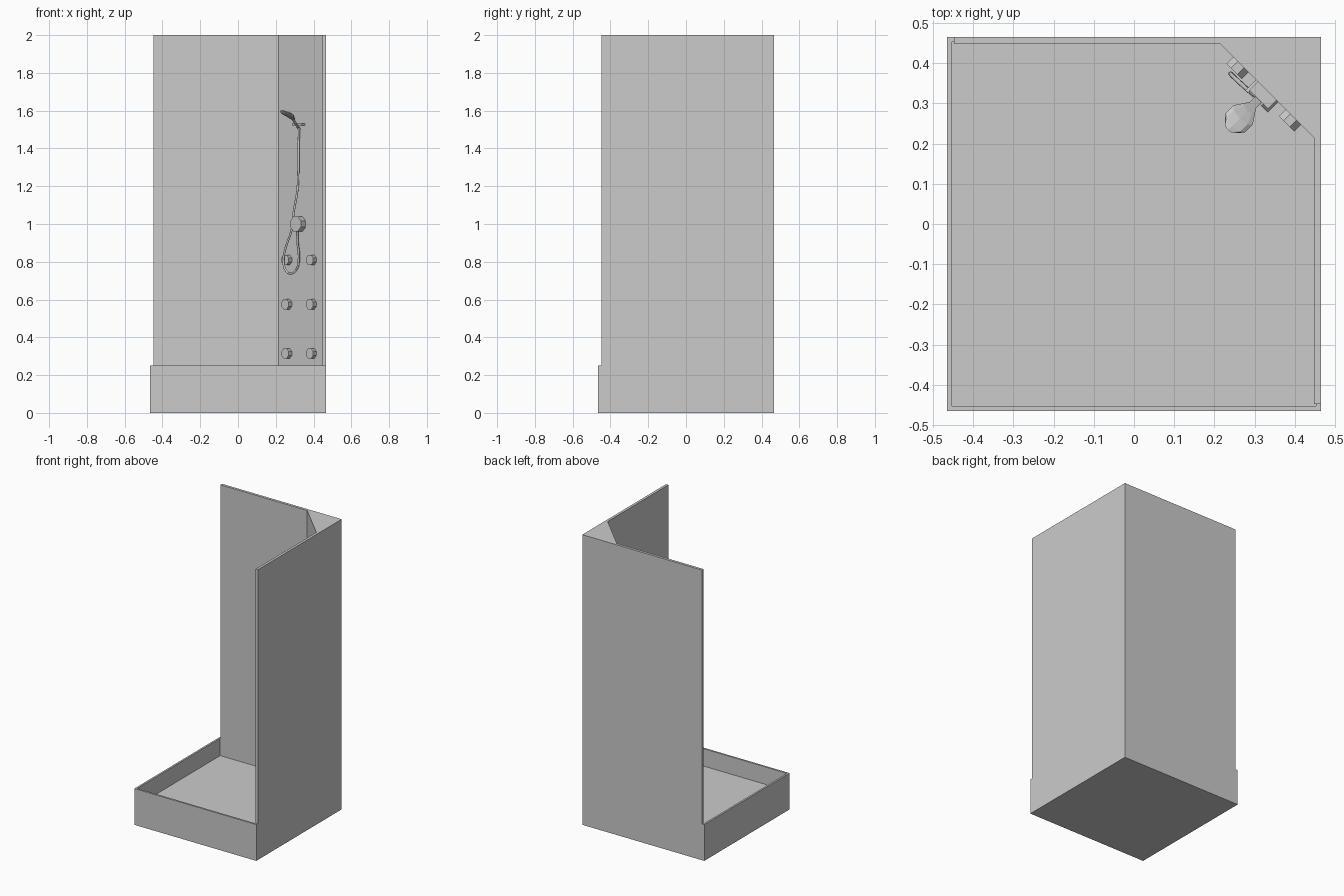
import bpy, bmesh
from math import cos, sin, pi
from mathutils import Matrix, Vector

if "Cube" in bpy.data.objects:
    bpy.data.objects.remove(bpy.data.objects["Cube"])

R = 0.465      # outer half width
I = 0.447      # inner half width
C = 0.215      # where the corner panel meets the walls
FLOOR = 0.13
RIM = 0.25

# Local frame of the diagonal panel: x along it, y up, z out into the cabin
S = 2 ** -0.5
MID = (I + C) / 2
PANEL = Matrix(((S, 0, -S, MID), (-S, 0, -S, MID), (0, 1, 0, 0), (0, 0, 0, 1)))


def finish(name, bm):
    bmesh.ops.recalc_face_normals(bm, faces=bm.faces)
    me = bpy.data.meshes.new(name)
    bm.to_mesh(me)
    bm.free()
    ob = bpy.data.objects.new(name, me)
    bpy.context.collection.objects.link(ob)
    return ob


def loft(name, rings):
    """Skin a list of equal-length point rings and cap both ends."""
    bm = bmesh.new()
    vr = [[bm.verts.new(p) for p in ring] for ring in rings]
    n = len(vr[0])
    for a, b in zip(vr, vr[1:]):
        for i in range(n):
            j = (i + 1) % n
            bm.faces.new((a[i], a[j], b[j], b[i]))
    bm.faces.new(vr[0][::-1])
    bm.faces.new(vr[-1])
    return finish(name, bm)


def prism(name, pts, z0, z1, mat=Matrix()):
    return loft(name, [[mat @ Vector((x, y, z)) for x, y in pts] for z in (z0, z1)])


def octagon(cx, cy, r, turn=0.0):
    return [(cx + r * cos(turn + i * pi / 4), cy + r * sin(turn + i * pi / 4))
            for i in range(8)]


# Tray with a sunken floor
bm = bmesh.new()
bmesh.ops.create_cube(bm, size=1)
bmesh.ops.scale(bm, vec=(2 * R, 2 * R, RIM), verts=bm.verts)
bmesh.ops.translate(bm, vec=(0, 0, RIM / 2), verts=bm.verts)
top = max(bm.faces, key=lambda f: f.calc_center_median().z)
bmesh.ops.inset_region(bm, faces=[top], thickness=R - I)
ext = bmesh.ops.extrude_discrete_faces(bm, faces=[top])["faces"][0]
bmesh.ops.translate(bm, vec=(0, 0, FLOOR - RIM), verts=ext.verts)
finish("tray", bm)

# Two walls with the filled corner, and the corner's foot inside the tray
prism("walls", [(-I, R), (-I, I), (C, I), (I, C), (I, -I), (R, -I), (R, R)], RIM, 2)
prism("corner_foot", [(C, I), (I, C), (I, I)], FLOOR, RIM)

# Drain in the floor
prism("drain", octagon(0.197, 0.197, 0.037), FLOOR, FLOOR + 0.003)

# Body jets, two columns of three
for side, u in (("left", -0.092), ("right", 0.092)):
    for k, z in enumerate((0.315, 0.575, 0.81)):
        prism(f"jet_{side}_{k + 1}", octagon(u, z, 0.029, pi / 8), 0, 0.024, PANEL)

# Mixer valve and handset bracket
prism("mixer_valve", octagon(0, 1.0, 0.042, pi / 8), 0, 0.037, PANEL)
prism("handset_bracket",
      [(-0.033, 1.522), (0.033, 1.522), (0.033, 1.532), (-0.033, 1.532)], 0, 0.03, PANEL)

# Handset: depth, height, half width, half thickness along its tilted axis
stations = [(0.012, 1.505, 0.010, 0.009), (0.050, 1.547, 0.011, 0.010),
            (0.062, 1.560, 0.019, 0.013), (0.085, 1.577, 0.034, 0.018),
            (0.112, 1.587, 0.034, 0.018), (0.130, 1.593, 0.019, 0.012)]
across = Vector((0, 0.77, 0.64)).normalized()
rings = []
for d, h, w, t in stations:
    rings.append([PANEL @ (Vector((w * cos(a), h, d)) + across * t * sin(a))
                  for a in (i * pi / 4 for i in range(8))])
loft("handset", rings)

# Hose: hangs from the handset, loops below the valve and returns into it
path = [(0.004, 1.51, 0.016), (0.006, 1.35, 0.022), (0.002, 1.18, 0.025),
        (-0.022, 1.06, 0.030), (-0.034, 0.97, 0.032), (-0.075, 0.88, 0.034),
        (-0.094, 0.80, 0.034), (-0.072, 0.75, 0.034), (-0.035, 0.738, 0.032),
        (0.002, 0.765, 0.028), (0.012, 0.83, 0.024), (0.000, 0.90, 0.022),
        (-0.004, 0.97, 0.020)]
cu = bpy.data.curves.new("hose", 'CURVE')
cu.dimensions = '3D'
cu.bevel_depth = 0.006
cu.bevel_resolution = 1
cu.resolution_u = 3
cu.use_fill_caps = True
sp = cu.splines.new('BEZIER')
sp.bezier_points.add(len(path) - 1)
for bp, p in zip(sp.bezier_points, path):
    bp.co = PANEL @ Vector(p)
    bp.handle_left_type = bp.handle_right_type = 'AUTO'
bpy.context.collection.objects.link(bpy.data.objects.new("hose", cu))
